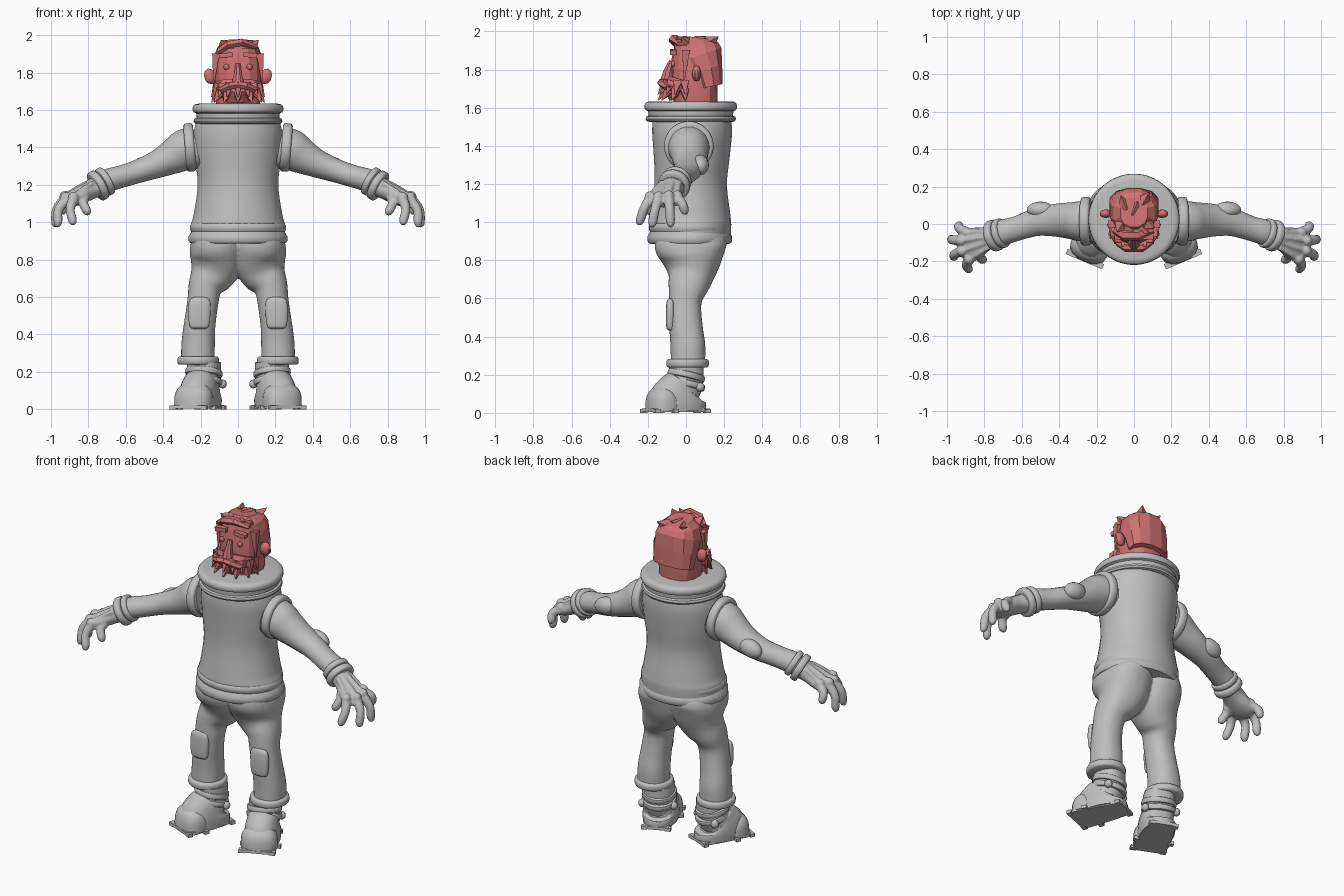
import bpy, bmesh, math
from math import sin, cos, pi, radians
from mathutils import Vector, Matrix

old = bpy.data.objects.get("Cube")
if old:
    bpy.data.objects.remove(old)


def material(name, rgb):
    m = bpy.data.materials.new(name)
    m.use_nodes = True
    m.diffuse_color = (*rgb, 1)
    m.node_tree.nodes["Principled BSDF"].inputs["Base Color"].default_value = (*rgb, 1)
    return m


GREY = material("suit grey", (0.52, 0.52, 0.52))
PINK = material("head pink", (0.62, 0.17, 0.17))


def smooth_path(pts, sub):
    """Catmull-Rom through points of (x, y, z, ra, rb)."""
    out = []
    for i in range(len(pts) - 1):
        p = [pts[max(0, min(len(pts) - 1, i + k))] for k in (-1, 0, 1, 2)]
        for s in range(sub):
            t = s / sub
            out.append([0.5 * (2 * b + (c - a) * t + (2 * a - 5 * b + 4 * c - d) * t * t
                               + (3 * b - a - 3 * c + d) * t ** 3) for a, b, c, d in zip(*p)])
    return out + [list(pts[-1])]


def loft(bm, pts, n=24, sub=4, power=1.0, axis=None):
    """Skin (super)elliptical rings along a path; ra is sideways, rb is along y."""
    pts = smooth_path([tuple(p) if len(p) == 5 else (*p, p[3]) for p in pts], sub)
    rings = []
    for i, p in enumerate(pts):
        a, b = pts[max(i - 1, 0)], pts[min(i + 1, len(pts) - 1)]
        t = axis or (Vector(b[:3]) - Vector(a[:3])).normalized()
        ref = Vector((0, 1, 0)) if abs(t.y) < 0.9 else Vector((1, 0, 0))
        u = t.cross(ref).normalized()
        v = u.cross(t)
        ring = []
        for k in range(n):
            c, s = cos(2 * pi * (k + 0.5) / n), sin(2 * pi * (k + 0.5) / n)
            c, s = (math.copysign(abs(w) ** power, w) for w in (c, s))
            ring.append(bm.verts.new(Vector(p[:3]) + u * c * p[3] + v * s * p[4]))
        rings.append(ring)
    for r0, r1 in zip(rings, rings[1:]):
        for k in range(n):
            bm.faces.new((r0[k], r0[(k + 1) % n], r1[(k + 1) % n], r1[k]))
    bm.faces.new(rings[0])
    bm.faces.new(rings[-1])


def band(bm, centre, direction, r, h, ratio=1.0):
    """Short rounded ring around a limb."""
    c, d = Vector(centre), Vector(direction).normalized()
    loft(bm, [(*(c + d * h * o), r * f, r * f * ratio)
              for o, f in ((-1, .9), (-.8, .97), (-.4, 1), (.4, 1), (.8, .97), (1, .9))], sub=1, n=32, axis=d)


def ball(bm, centre, scale, turn=0, seg=20):
    m = Matrix.Translation(centre) @ Matrix.Rotation(turn, 4, "Y") @ Matrix.Diagonal((*scale, 1))
    bmesh.ops.create_uvsphere(bm, u_segments=seg, v_segments=seg // 2, radius=1, matrix=m)


def box(bm, centre, size, turn=0):
    m = Matrix.Translation(centre) @ Matrix.Rotation(turn, 4, "Y") @ Matrix.Diagonal((*size, 1))
    bmesh.ops.create_cube(bm, size=1, matrix=m)


def spike(bm, base, tip, r, n=4):
    loft(bm, [(*base, r), (*tip, 0.003)], n=n, sub=1)


def finish(name, bm, mat, mirror=False, fuse=0, angle=40):
    bmesh.ops.recalc_face_normals(bm, faces=bm.faces)
    me = bpy.data.meshes.new(name)
    bm.to_mesh(me)
    bm.free()
    me.materials.append(mat)
    ob = bpy.data.objects.new(name, me)
    bpy.context.collection.objects.link(ob)
    bpy.context.view_layer.objects.active = ob
    ob.select_set(True)
    if angle:
        bpy.ops.object.shade_smooth_by_angle(angle=radians(angle))
    ob.select_set(False)
    if mirror:
        ob.modifiers.new("Mirror", "MIRROR").use_mirror_merge = False
    if fuse:
        rm = ob.modifiers.new("Fuse", "REMESH")
        rm.mode, rm.voxel_size, rm.use_smooth_shade = "VOXEL", fuse, True
        sm = ob.modifiers.new("Soften", "SMOOTH")
        sm.factor, sm.iterations = 0.5, 4
    return ob


# Torso with a gentle waist and belly
bm = bmesh.new()
loft(bm, [(0, .025, .93, .25, .21), (0, .025, .99, .252, .213), (0, .025, 1.04, .238, .208),
          (0, .025, 1.2, .216, .19), (0, .03, 1.35, .232, .2), (0, .032, 1.47, .238, .21),
          (0, .03, 1.55, .22, .205)], n=40)
finish("torso", bm, GREY)

# Neck collar, closed on top, and hem rolls
bm = bmesh.new()
loft(bm, [(0, .025, z, r, r) for z, r in
          ((1.525, .215), (1.53, .232), (1.54, .238), (1.553, .234), (1.558, .222), (1.582, .224),
           (1.588, .238), (1.6, .244), (1.618, .242), (1.63, .232), (1.634, .21))], n=48, sub=1)
finish("collar", bm, GREY)
bm = bmesh.new()
loft(bm, [(0, .02, z, r, r - .042) for z, r in
          ((.885, .235), (.888, .256), (.9, .264), (.925, .264), (.94, .255), (.95, .25),
           (.96, .256), (.98, .257), (.995, .248), (1.0, .235))], n=48, sub=1)
finish("hem", bm, GREY)

# Trousers
bm = bmesh.new()
loft(bm, [(.215, .01, .25, .09, .09), (.213, .01, .35, .09, .092), (.205, 0, .45, .085, .088),
          (.187, -.005, .58, .084, .086), (.174, .01, .66, .092, .105), (.14, .025, .72, .122, .12),
          (.115, .03, .79, .145, .155), (.11, .025, .87, .146, .19), (.11, .025, .93, .13, .18)], power=.9)
finish("trousers", bm, GREY, mirror=True, fuse=.012)
bm = bmesh.new()
loft(bm, [(.207, -.085, .43, .03, .008), (.207, -.083, .445, .052, .02), (.207, -.082, .515, .06, .024),
          (.205, -.082, .58, .055, .02), (.205, -.08, .6, .03, .008)], power=.75)
finish("knee_pads", bm, GREY, mirror=True)

# Boots, built straight and then turned outward
turn_out = Matrix.Translation((.2, -.04, 0)) @ Matrix.Rotation(radians(23), 4, "Z")
bm = bmesh.new()
loft(bm, [(0, -.005, .01, .097, .155), (0, -.005, .05, .1, .155), (0, 0, .09, .098, .145),
          (0, .015, .125, .092, .118), (.002, .035, .15, .088, .092), (0, .045, .19, .088, .087),
          (0, .045, .25, .088, .088)], power=.85)
loft(bm, [(0, -.09, .012, .105, .085), (0, -.09, .07, .104, .08), (0, -.085, .11, .088, .062),
          (0, -.08, .14, .05, .03)], power=.85)
for z, r in ((.15, .1), (.195, .1)):
    band(bm, (0, .045, z), (0, .25, 1), r, .018)
for s in (-1, 1):
    ball(bm, (s * .092, .085, .135), (.022, .024, .024), seg=12)
bm.transform(turn_out)
band(bm, (.213, .008, .26), (0, 0, 1), .112, .022)
finish("boots", bm, GREY, mirror=True)

# Soles with corner lugs
bm = bmesh.new()
outline = [(-.07, .15), (.07, .15), (.09, 0), (.1, -.13), (.075, -.175), (-.075, -.175), (-.1, -.13), (-.09, 0)]
f = bm.faces.new([bm.verts.new((x, y, .004)) for x, y in outline])
top = bmesh.ops.extrude_face_region(bm, geom=[f])["geom"]
bmesh.ops.translate(bm, verts=[g for g in top if isinstance(g, bmesh.types.BMVert)], vec=(0, 0, .018))
for s in (-1, 1):
    for x, y in ((.088, -.16), (.068, .135), (.1, -.06)):
        box(bm, (s * x, y, .01), (.035, .03, .02))
bm.transform(turn_out)
finish("soles", bm, GREY, mirror=True, angle=30)

# Arms, shoulder rings, elbow pads and wrist rings
bm = bmesh.new()
loft(bm, [(.22, .015, 1.4, .115, .11), (.285, .015, 1.385, .112, .108), (.34, .018, 1.355, .097, .098),
          (.42, .02, 1.315, .077, .088), (.52, .01, 1.277, .064, .075), (.62, -.022, 1.245, .06, .066),
          (.7, -.045, 1.222, .062, .068), (.77, -.068, 1.185, .055, .062)])
finish("arms", bm, GREY, mirror=True)
bm = bmesh.new()
band(bm, (.258, .015, 1.4), (1, 0, -.08), .13, .026)
finish("shoulder_rings", bm, GREY, mirror=True)
bm = bmesh.new()
ball(bm, (.5, .075, 1.3), (.075, .045, .052), radians(15))
finish("elbow_pads", bm, GREY, mirror=True)
bm = bmesh.new()
wrist = (.86, -.27, -.5)
band(bm, (.712, -.05, 1.218), wrist, .08, .017)
band(bm, (.748, -.062, 1.196), wrist, .085, .02)
finish("wrist_rings", bm, GREY, mirror=True)

# Gloves: palm, five digits, knuckles and ridges on the back
bm = bmesh.new()
loft(bm, [(.74, -.06, 1.2, .062, .066), (.79, -.078, 1.17, .05, .064), (.845, -.1, 1.14, .045, .085),
          (.89, -.118, 1.115, .036, .088), (.925, -.13, 1.09, .016, .06)])
digits = [((.895, -.045, 1.125), (.945, .0, 1.05)), ((.925, -.09, 1.125), (.985, -.08, .98)),
          ((.92, -.145, 1.12), (.97, -.18, .98)), ((.88, -.19, 1.12), (.885, -.25, .99)),
          ((.82, -.15, 1.13), (.805, -.2, 1.045))]
for i, (a, b) in enumerate(digits):
    a, b = Vector(a), Vector(b)
    mid = a.lerp(b, .5) + Vector((.015, 0, .015))
    end = b + (b - a).normalized() * .004
    loft(bm, [(*a, .029), (*mid, .025), (*a.lerp(b, .85), .024), (*end, .012)], n=12, power=1)
    if i < 4:
        ball(bm, a + Vector((0, 0, .015)), (.03, .028, .028), seg=12)
        start = Vector((.775, -.035 - i * .03, 1.225 - abs(i - 1) * .008))
        loft(bm, [(*start, .015), (*start.lerp(a + Vector((0, 0, .03)), .5), .012),
                  (*(a + Vector((0, 0, .02))), .012)], n=8)
finish("gloves", bm, GREY, mirror=True, fuse=.007)

# Head, faceted
bm = bmesh.new()
loft(bm, [(0, .05, 1.56, .11, .11), (0, .05, 1.64, .12, .115), (0, .047, 1.74, .126, .12),
          (0, .045, 1.85, .124, .122), (0, .05, 1.92, .11, .11), (0, .055, 1.955, .07, .08)],
     n=14, sub=1, power=.85)
finish("head", bm, PINK, angle=25)

# Ears, nose, eyes and eyebrows
bm = bmesh.new()
ball(bm, (.15, .055, 1.78), (.033, .024, .043), radians(15), seg=10)
finish("ears", bm, PINK, mirror=True)
bm = bmesh.new()
loft(bm, [(0, -.075, 1.845, .014, .015), (0, -.095, 1.79, .022, .026), (0, -.1, 1.75, .034, .036),
          (0, -.095, 1.73, .022, .022)], n=8, sub=1)
finish("nose", bm, PINK, angle=25)
bm = bmesh.new()
ball(bm, (.062, -.068, 1.83), (.016, .012, .016), seg=12)
finish("eyes", bm, PINK, mirror=True)
bm = bmesh.new()
box(bm, (.065, -.066, 1.893), (.075, .034, .024), radians(6))
finish("eyebrows", bm, PINK, mirror=True, angle=0)

# Hair: back slab, sideburns, fringe and crown tufts
bm = bmesh.new()
loft(bm, [(0, .125, 1.71, .128, .07), (0, .105, 1.8, .135, .092), (0, .07, 1.875, .132, .126),
          (0, .058, 1.935, .112, .114), (0, .062, 1.968, .075, .08)], n=12, sub=1, power=.85)
for s in (-1, 1):
    spike(bm, (s * .118, .0, 1.9), (s * .13, -.01, 1.74), .028)
for x, y, dx, dy in ((-.07, -.01, -.02, -.03), (-.03, -.02, .03, -.03), (.03, -.02, .05, -.03),
                     (.07, 0, .04, -.02), (0, .06, .02, .06), (-.05, .09, -.02, .06), (.05, .12, .03, .05)):
    spike(bm, (x, y, 1.94), (x + dx, y + dy, 1.972), .04)
loft(bm, [(-.1, -.03, 1.915, .018, .025), (-.05, -.06, 1.95, .022, .03), (.02, -.06, 1.962, .022, .03),
          (.1, -.03, 1.935, .012, .02)], n=6, sub=1)
finish("hair", bm, PINK, angle=0)

# Beard body with rows of pointed locks
bm = bmesh.new()
loft(bm, [(0, -.02, 1.645, .07, .07), (0, -.025, 1.69, .11, .1), (0, -.01, 1.745, .128, .085)], n=12, sub=1)
for count, z, drop, out in ((9, 1.735, .065, .03), (7, 1.69, .05, .03)):
    for i in range(count):
        a = radians(-95 + 190 * i / (count - 1))
        base = Vector((sin(a) * .112, -.015 - cos(a) * .09, z))
        spike(bm, base, base + Vector((sin(a) * out, -cos(a) * out * 1.4, -drop)), .032)
finish("beard", bm, PINK, angle=0)
bm = bmesh.new()
loft(bm, [(0, -.125, 1.735, .018, .025), (.04, -.125, 1.73, .022, .026), (.08, -.1, 1.71, .018, .022),
          (.115, -.08, 1.715, .004, .004)], n=6, sub=1)
finish("moustache", bm, PINK, mirror=True, angle=0)
